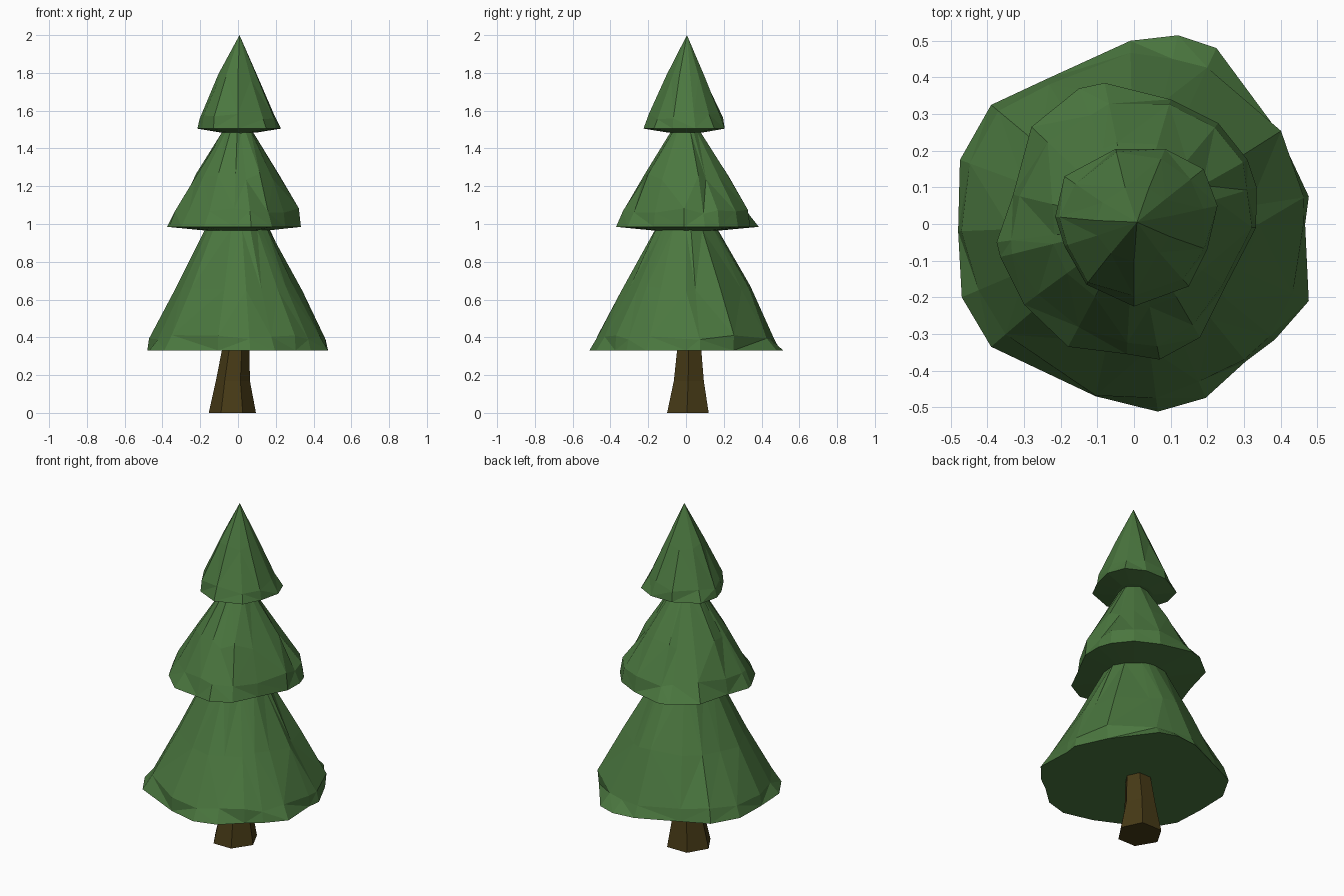
import bpy, bmesh, math, random
from mathutils import Vector

if "Cube" in bpy.data.objects:
    bpy.data.objects.remove(bpy.data.objects["Cube"])

random.seed(4)


def material(name, rgb):
    m = bpy.data.materials.new(name)
    m.diffuse_color = (*rgb, 1)
    m.use_nodes = True
    m.node_tree.nodes["Principled BSDF"].inputs["Base Color"].default_value = m.diffuse_color
    return m


def loft(name, rings, mat):
    """Closed faceted solid; a ring with one point becomes a tip."""
    bm = bmesh.new()
    loops = [[bm.verts.new(p) for p in r] for r in rings]
    for a, b in zip(loops, loops[1:]):
        n = max(len(a), len(b))
        for i in range(n):
            j = (i + 1) % n
            if len(a) == 1:
                bm.faces.new((a[0], b[j], b[i]))
            elif len(b) == 1:
                bm.faces.new((a[i], a[j], b[0]))
            else:
                bm.faces.new((a[i], a[j], b[j], b[i]))
    for end in (loops[0], loops[-1]):
        if len(end) > 2:
            bm.faces.new(end)
    bmesh.ops.triangulate(bm, faces=bm.faces[:])
    bmesh.ops.recalc_face_normals(bm, faces=bm.faces[:])
    me = bpy.data.meshes.new(name)
    bm.to_mesh(me)
    bm.free()
    me.materials.append(mat)
    ob = bpy.data.objects.new(name, me)
    bpy.context.collection.objects.link(ob)


def tier(name, outline, under, z0, profile, tip=None):
    """Irregular brim outline blending into a rough round cone."""
    outline = [Vector(p) for p in outline]
    rings = [[(p.x * 0.45, p.y * 0.45, under) for p in outline],
             [(p.x, p.y, z0) for p in outline]]
    for k, (z, r, rough) in enumerate(profile):
        ring = []
        for p in outline:
            rr = min(r, p.length) if k == 0 else r
            rr *= 1 + random.uniform(-rough, rough * 0.5)
            q = p.normalized() * rr
            dz = random.uniform(-1, 1) * rough * 0.35
            ring.append((q.x, q.y, z + dz))
        rings.append(ring)
    if tip:
        rings.append([tip])
    loft(name, rings, green)


green = material("needles", (0.07, 0.185, 0.05))
brown = material("bark", (0.062, 0.042, 0.008))

# Bottom tier
tier("lower_branches",
     [(.12, .515), (-.01, .5), (-.24, .395), (-.39, .325), (-.475, .175),
      (-.48, -.02), (-.47, -.2), (-.39, -.335), (-.105, -.47), (.065, -.512),
      (.195, -.475), (.305, -.375), (.385, -.315), (.477, -.21), (.467, 0),
      (.477, .075), (.395, .25), (.225, .48)],
     0.33, 0.33, [(.40, .475, .04), (.66, .335, .05), (.98, .165, .03)])

# Middle tier
tier("middle_branches",
     [(-.08, .385), (-.15, .37), (-.28, .265), (-.33, .08), (-.375, -.05),
      (-.365, -.09), (-.3, -.22), (-.18, -.335), (-.02, -.355), (.07, -.37),
      (.18, -.31), (.25, -.17), (.333, -.01), (.335, .1), (.31, .175),
      (.23, .275), (.1, .34)],
     0.965, 0.985, [(1.07, .335, .05), (1.25, .225, .05), (1.49, .08, .03)])

# Top tier with pointed tip
tier("upper_branches",
     [(-.05, .205), (-.19, .13), (-.215, .02), (-.19, -.06), (-.13, -.165),
      (0, -.225), (.15, -.17), (.2, -.07), (.228, .05), (.19, .15), (.085, .205)],
     1.485, 1.505, [(1.57, .2, .05), (1.78, .105, .05)], (.008, .005, 2.0))

# Six-sided flared trunk
foot = [(-.09, -.1), (.025, -.1), (.095, .005), (.04, .12), (-.09, .12), (-.155, .01)]


def trunk_ring(z, s, cx, cy):
    return [(cx + (x + .03) * s, cy + (y - .01) * s, z) for x, y in foot]


loft("trunk", [trunk_ring(0, 1, -.03, .01), trunk_ring(.17, .72, -.027, .015),
               trunk_ring(.335, .58, -.012, .017)], brown)
